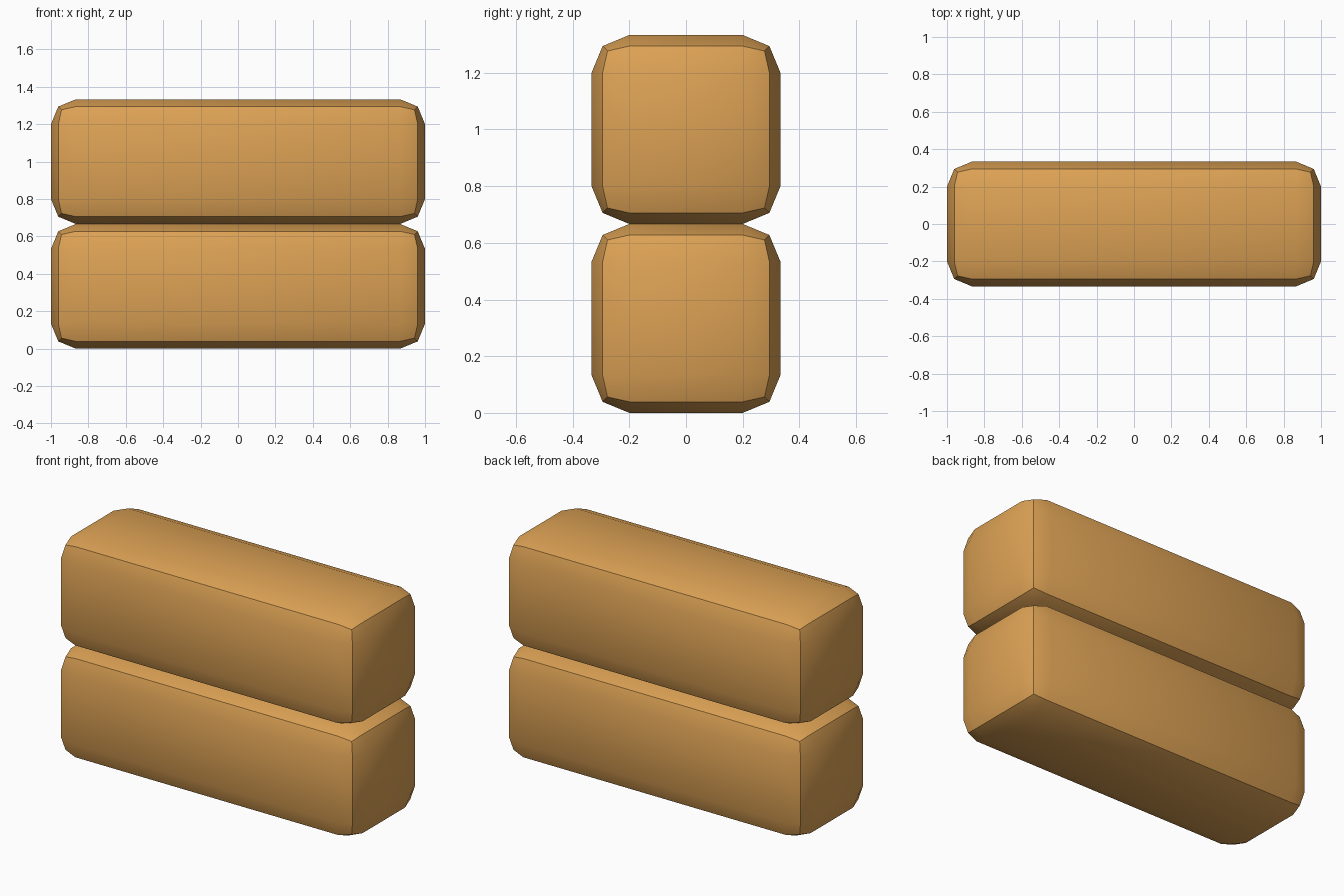
import bpy
import math

if "Cube" in bpy.data.objects:
    bpy.data.objects.remove(bpy.data.objects["Cube"])

SIDE = 2 / 3      # square cross-section of each bar
BEVEL = 0.1333    # radius of the two-segment rounded edges

wood = bpy.data.materials.new("warm_wood")
wood.diffuse_color = (0.72, 0.36, 0.09, 1)
wood.use_nodes = True
wood.node_tree.nodes["Principled BSDF"].inputs["Base Color"].default_value = wood.diffuse_color


def bar(name, z):
    """Long block with softly chamfered edges, resting at height z."""
    bpy.ops.mesh.primitive_cube_add(size=1, location=(0, 0, z + SIDE / 2))
    obj = bpy.context.object
    obj.name = name
    obj.scale = (2, SIDE, SIDE)
    bpy.ops.object.transform_apply(location=False, rotation=False, scale=True)
    bevel = obj.modifiers.new("rounded_edges", 'BEVEL')
    bevel.width = BEVEL
    bevel.segments = 2
    bevel.limit_method = 'NONE'
    bpy.ops.object.modifier_apply(modifier=bevel.name)
    bpy.ops.object.shade_smooth_by_angle(angle=math.radians(40))
    obj.data.materials.append(wood)
    return obj


# Two identical bars stacked on each other
bar("lower_bar", 0)
bar("upper_bar", SIDE)
